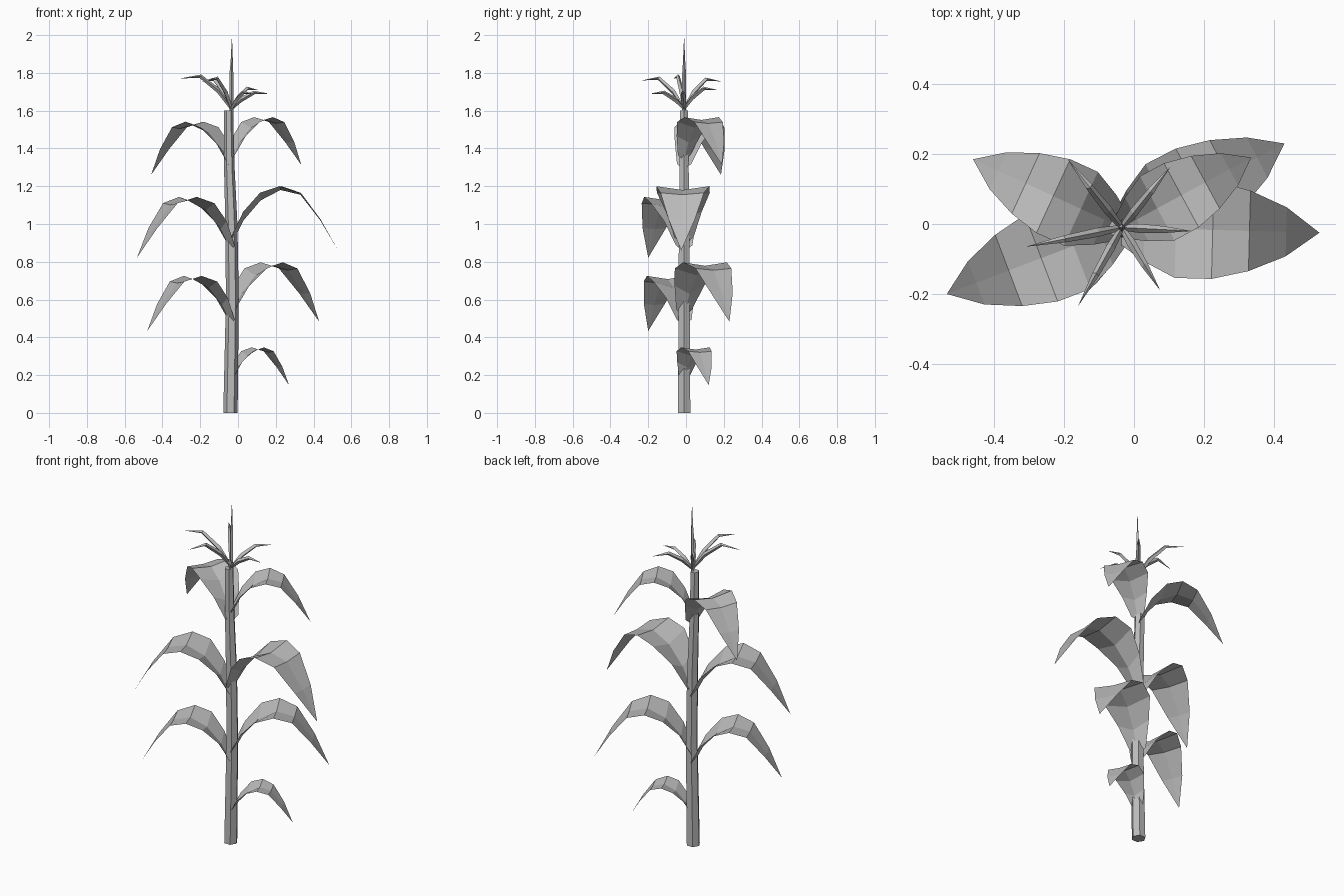
import bpy, bmesh
from math import cos, sin, tau, atan2, hypot
from mathutils import Vector

cube = bpy.data.objects.get("Cube")
if cube:
    bpy.data.objects.remove(cube)

grey = bpy.data.materials.new("plain_grey")
grey.use_nodes = True
GREY = (0.5, 0.5, 0.5, 1)
grey.diffuse_color = GREY
grey.node_tree.nodes["Principled BSDF"].inputs["Base Color"].default_value = GREY


def finish(bm, name, recalc=True):
    bmesh.ops.remove_doubles(bm, verts=bm.verts, dist=0.0001)
    if recalc:
        bmesh.ops.recalc_face_normals(bm, faces=bm.faces)
    mesh = bpy.data.meshes.new(name)
    bm.to_mesh(mesh)
    bm.free()
    mesh.materials.append(grey)
    obj = bpy.data.objects.new(name, mesh)
    bpy.context.collection.objects.link(obj)
    return obj


def tube(name, path, radii, sides):
    """Tapered tube along a path; cross-sections lie across the main direction."""
    path = [Vector(p) for p in path]
    axis = (path[-1] - path[0]).normalized()
    if axis.z > 0.95:
        u, v = Vector((1, 0, 0)), Vector((0, 1, 0))
    else:
        u = axis.cross(Vector((0, 0, 1))).normalized()
        v = u.cross(axis)
    bm = bmesh.new()
    rings = []
    for p, r in zip(path, radii):
        rings.append([bm.verts.new(p + r * (cos(tau * i / sides) * u + sin(tau * i / sides) * v))
                      for i in range(sides)])
    for a, b in zip(rings, rings[1:]):
        for i in range(sides):
            j = (i + 1) % sides
            bm.faces.new((a[i], a[j], b[j], b[i]))
    bm.faces.new(rings[0][::-1])
    bm.faces.new(rings[-1])
    bmesh.ops.dissolve_degenerate(bm, dist=0.0001, edges=bm.edges)
    return finish(bm, name)


# Leaf stations: distance along, half width, midrib height, edge height
LEAF = [(0.0, 0.05, 0.0, 0.04), (0.065, 0.095, 0.13, 0.175), (0.155, 0.14, 0.235, 0.275),
        (0.26, 0.14, 0.29, 0.31), (0.365, 0.115, 0.265, 0.275), (0.47, 0.07, 0.13, 0.135),
        (0.565, 0.0, -0.03, -0.03)]


def leaf(name, base, tip):
    """Arched, folded blade from the stalk to a tip given in plan."""
    dx, dy = tip[0] - base[0], tip[1] - base[1]
    length = hypot(dx, dy)
    k = length / LEAF[-1][0]
    along = Vector((dx, dy, 0)) / length
    across = Vector((-along.y, along.x, 0))
    bm = bmesh.new()
    rows = []
    for s, w, mid, edge in LEAF:
        p = Vector(base) + along * s * k
        rows.append([bm.verts.new(p + across * w * k * t + Vector((0, 0, k * (edge if t else mid))))
                     for t in (-1, 0, 1)])
    for a, b in zip(rows[:-2], rows[1:-1]):
        for i in (0, 1):
            bm.faces.new((a[i], b[i], b[i + 1], a[i + 1]))
    last, point = rows[-2], rows[-1]
    for i in (0, 1):
        bm.faces.new((last[i], point[1], last[i + 1]))
    for i in (0, 2):
        bm.verts.remove(point[i])
    return finish(bm, name, recalc=False)


# Six-sided stalk with a gentle bend
tube("stalk",
     [(-0.04, -0.01, 0), (-0.03, -0.01, 0.6), (-0.035, -0.01, 1.0),
      (-0.046, -0.01, 1.3), (-0.05, -0.01, 1.6)],
     [0.038, 0.034, 0.032, 0.028, 0.024], 6)

# Leaves: starting height and tip in plan
leaves = [("lowest_left_leaf", 0.165, (0.27, 0.12)),
          ("lower_right_leaf", 0.46, (-0.48, -0.20)),
          ("lower_left_leaf", 0.51, (0.43, 0.23)),
          ("middle_right_leaf", 0.85, (-0.535, -0.20)),
          ("middle_left_leaf", 0.89, (0.53, -0.025)),
          ("upper_right_leaf", 1.285, (-0.46, 0.185)),
          ("upper_left_leaf", 1.335, (0.335, 0.19))]
for name, z, tip in leaves:
    leaf(name, (-0.035, -0.01, z), tip)

# Central tassel spike
tube("tassel_spike",
     [(-0.035, -0.01, 1.57), (-0.035, -0.01, 1.8), (-0.033, -0.01, 1.86), (-0.032, -0.01, 2.0)],
     [0.011, 0.010, 0.006, 0.0], 4)

# Drooping tassel branches
tips = [(-0.19, 0.185, 1.755), (0.105, 0.165, 1.71), (0.165, -0.02, 1.69),
        (0.075, -0.19, 1.69), (-0.16, -0.235, 1.76), (-0.31, -0.065, 1.77)]
root = Vector((-0.035, -0.01, 1.61))
for n, tip in enumerate(tips):
    d = Vector(tip) - root
    path = [root + Vector((d.x * s, d.y * s, d.z * h))
            for s, h in ((0, 0), (0.25, 0.6), (0.6, 1.08), (1, 1))]
    tube(f"tassel_branch_{n + 1}", path, [0.008, 0.013, 0.010, 0.0], 4)
